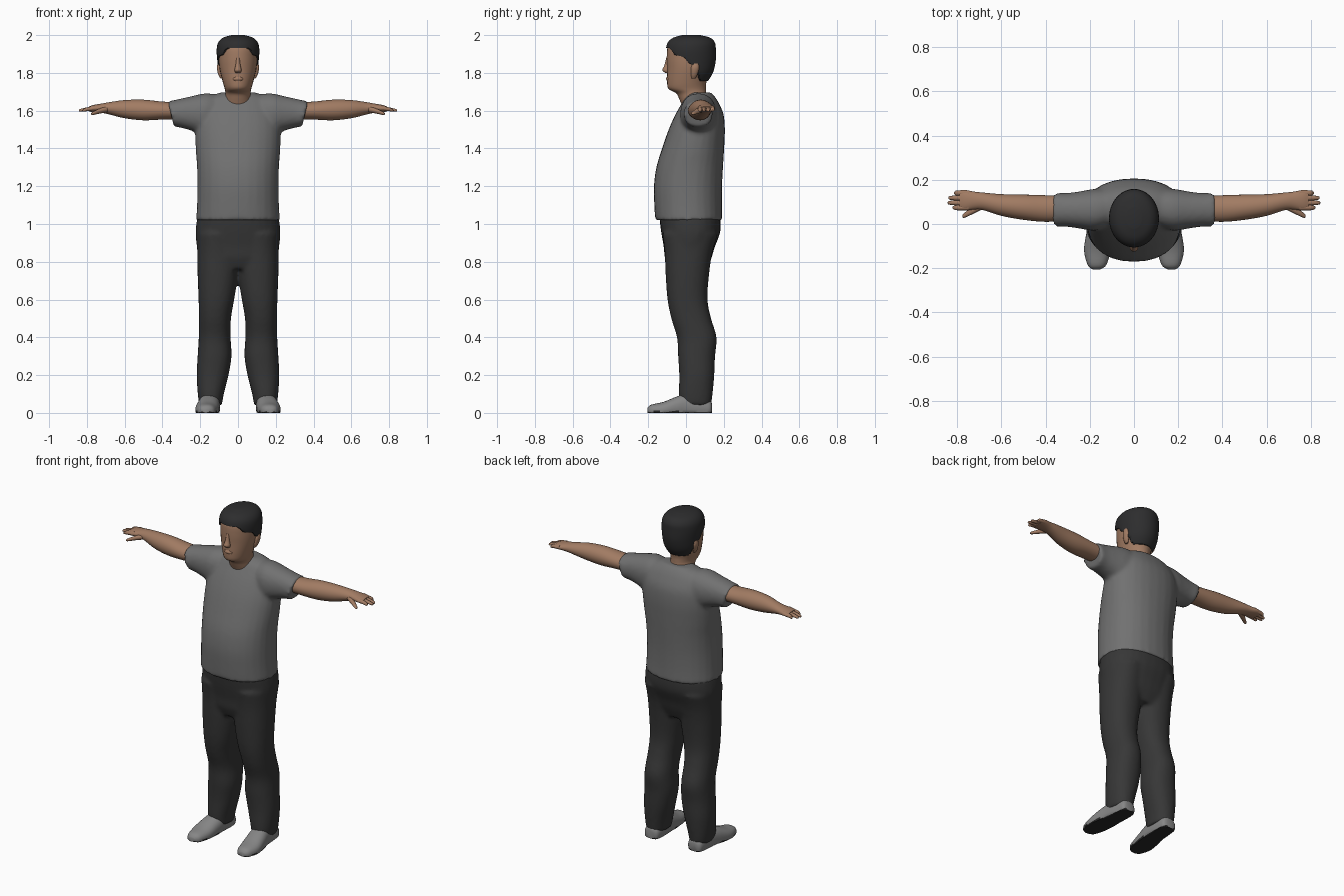
import bpy, bmesh, math


def material(name, rgb):
    m = bpy.data.materials.new(name)
    m.diffuse_color = (*rgb, 1)
    return m


SKIN = material("skin", (0.36, 0.20, 0.125))
SHIRT = material("grey shirt", (0.165, 0.165, 0.165))
PANTS = material("charcoal trousers", (0.038, 0.038, 0.038))
HAIR = material("dark hair", (0.026, 0.026, 0.027))
SHOE = material("light grey shoe", (0.24, 0.24, 0.24))
SOLE = material("dark sole", (0.02, 0.02, 0.02))


def spline(rings, steps):
    """Smoothly interpolate the rings (Catmull-Rom)."""
    out, n = [], len(rings)
    for i in range(n - 1):
        p0, p1, p2, p3 = (rings[max(0, min(n - 1, i + k))] for k in (-1, 0, 1, 2))
        for s in range(steps):
            t = s / steps
            out.append([b + 0.5 * t * (c - a + t * (2 * a - 5 * b + 4 * c - d + t * (3 * (b - c) + d - a)))
                        for a, b, c, d in zip(p0, p1, p2, p3)])
    return out + [list(rings[-1])]


def loft(bm, axis, rings, side=1, power=2.0, segs=28, steps=4, warp=None):
    """Skin rings (position, a min, a max, b min, b max) along an axis."""
    loops = []
    for t, a0, a1, b0, b1 in spline(rings, steps):
        loop = []
        for k in range(segs):
            w = 2 * math.pi * k / segs
            c, s = math.cos(w), math.sin(w)
            a = (a0 + a1) / 2 + (a1 - a0) / 2 * math.copysign(abs(c) ** (2 / power), c)
            b = (b0 + b1) / 2 + (b1 - b0) / 2 * math.copysign(abs(s) ** (2 / power), s)
            x, y, z = {"x": (t, a, b), "y": (a, t, b), "z": (a, b, t)}[axis]
            if warp:
                x, y, z = warp(x, y, z)
            loop.append(bm.verts.new((x * side, y, z)))
        loops.append(loop)
    for l0, l1 in zip(loops, loops[1:]):
        for k in range(segs):
            j = (k + 1) % segs
            bm.faces.new((l0[k], l0[j], l1[j], l1[k]))
    bm.faces.new(loops[0])
    bm.faces.new(loops[-1])


def finish(name, bm, mats, rule=None, blend=0.0):
    """Turn the bmesh into a smooth object; blend fuses overlapping volumes."""
    bmesh.ops.recalc_face_normals(bm, faces=bm.faces)
    if rule:
        for f in bm.faces:
            f.material_index = rule(f)
    me = bpy.data.meshes.new(name)
    bm.to_mesh(me)
    bm.free()
    ob = bpy.data.objects.new(name, me)
    bpy.context.collection.objects.link(ob)
    for m in mats:
        me.materials.append(m)
    bpy.ops.object.select_all(action="DESELECT")
    ob.select_set(True)
    bpy.context.view_layer.objects.active = ob
    if blend:
        r = ob.modifiers.new("fuse", "REMESH")
        r.mode, r.voxel_size, r.use_smooth_shade = "VOXEL", blend, True
        s = ob.modifiers.new("soften", "SMOOTH")
        s.factor, s.iterations = 0.5, 5
    else:
        bpy.ops.object.shade_smooth_by_angle(angle=math.radians(50))
    return ob


# Shirt: torso and two sleeves fused together, sleeve hems slanting inward
bm = bmesh.new()
loft(bm, "z", [(1.02, -.222, .222, -.163, .192), (1.1, -.217, .217, -.168, .19),
               (1.2, -.215, .215, -.17, .191), (1.3, -.217, .217, -.157, .196),
               (1.4, -.224, .224, -.127, .202), (1.5, -.226, .226, -.092, .206),
               (1.58, -.215, .215, -.056, .199), (1.64, -.19, .19, -.022, .174),
               (1.675, -.15, .15, .0, .152), (1.697, -.09, .09, .03, .13)], power=2.2)
for side in (1, -1):
    loft(bm, "x", [(.08, .0, .16, 1.48, 1.68), (.17, -.03, .16, 1.47, 1.692),
                   (.25, -.02, .147, 1.493, 1.674), (.31, -.012, .14, 1.508, 1.66),
                   (.36, -.012, .142, 1.515, 1.649)], side, 2.2,
         warp=lambda x, y, z: (x + (z - 1.6) * .25 * max(0, (x - .2) / .16), y, z))
finish("shirt", bm, [SHIRT], blend=.011)

# Trousers: hips and two legs fused together
bm = bmesh.new()
loft(bm, "z", [(.76, -.18, .18, -.09, .11), (.82, -.208, .208, -.112, .135),
               (.88, -.218, .218, -.118, .153), (.96, -.225, .225, -.132, .182),
               (1.04, -.215, .215, -.142, .182)], power=2.3)
for side in (1, -1):
    loft(bm, "z", [(.04, .085, .205, -.033, .133), (.1, .075, .213, -.038, .141),
                   (.2, .05, .219, -.036, .15), (.3, .034, .214, -.042, .154),
                   (.4, .039, .208, -.048, .162), (.5, .037, .207, -.078, .133),
                   (.6, .02, .209, -.098, .114), (.73, .0, .214, -.108, .122),
                   (.85, -.005, .216, -.113, .14), (.95, .0, .218, -.125, .17)], side, 2.2)
finish("trousers", bm, [PANTS], blend=.011)

# Arms with palm, four fingers and a thumb
bm = bmesh.new()
for side in (1, -1):
    loft(bm, "x", [(.28, .015, .125, 1.555, 1.642), (.4, .01, .13, 1.553, 1.648),
                   (.5, .019, .133, 1.549, 1.658), (.6, .037, .135, 1.56, 1.656),
                   (.68, .062, .142, 1.58, 1.645), (.72, .066, .146, 1.588, 1.638),
                   (.765, .06, .154, 1.593, 1.63), (.79, .064, .152, 1.595, 1.622)], side)
    for i, tip in enumerate((.822, .843, .84, .815)):
        y = .074 + .022 * i
        loft(bm, "x", [(.75, y - .012, y + .012, 1.6, 1.627), (.8, y - .012, y + .012, 1.597, 1.618),
                       (tip - .006, y - .008, y + .008, 1.594, 1.609),
                       (tip, y - .003, y + .003, 1.598, 1.604)], side, segs=10)
    loft(bm, "x", [(.69, .065, .1, 1.592, 1.625), (.73, .045, .078, 1.585, 1.612),
                   (.768, .028, .05, 1.577, 1.594), (.777, .031, .041, 1.579, 1.587)], side, segs=12)
finish("arms", bm, [SKIN])

# Head, neck, nose and ears
bm = bmesh.new()
loft(bm, "z", [(1.6, -.078, .078, -.01, .13), (1.66, -.07, .07, -.035, .118),
               (1.692, -.067, .067, -.052, .108), (1.715, -.07, .07, -.092, .106),
               (1.75, -.08, .08, -.1, .108), (1.82, -.097, .097, -.1, .13),
               (1.88, -.102, .102, -.102, .14), (1.94, -.098, .098, -.096, .135),
               (1.975, -.07, .07, -.06, .1)])
loft(bm, "z", [(1.8, -.014, .014, -.11, -.085), (1.814, -.019, .019, -.126, -.085),
               (1.84, -.013, .013, -.115, -.085), (1.88, -.009, .009, -.105, -.085)], segs=14)
loft(bm, "z", [(1.757, -.024, .024, -.1, -.07), (1.768, -.03, .03, -.106, -.07),
               (1.78, -.022, .022, -.1, -.07)], segs=16)
for side in (1, -1):
    loft(bm, "z", [(1.77, .08, .092, .03, .05), (1.79, .08, .104, .026, .06),
                   (1.825, .085, .112, .026, .07), (1.85, .09, .108, .035, .066)], side, segs=14)
finish("head", bm, [SKIN])

# Hair cap: its lower edge follows the hairline round brow, temple, ear and nape
HAIRLINE = [(-1, 1.935), (-.085, 1.932), (-.06, 1.895), (-.01, 1.885), (.02, 1.845), (.052, 1.842), (.068, 1.757), (1, 1.757)]


def hairline(x, y, z):
    for (y0, z0), (y1, z1) in zip(HAIRLINE, HAIRLINE[1:]):
        if y0 <= y <= y1:
            return x, y, max(z, z0 + (z1 - z0) * (y - y0) / (y1 - y0))


bm = bmesh.new()
loft(bm, "z", [(1.75, -.075, .075, -.05, .112), (1.8, -.1, .1, -.08, .142),
               (1.86, -.109, .109, -.1, .157), (1.92, -.113, .113, -.106, .158),
               (1.96, -.105, .105, -.097, .153), (1.986, -.08, .08, -.068, .128),
               (2.0, -.035, .035, -.02, .075)], segs=48, steps=7, warp=hairline)
finish("hair", bm, [HAIR])

# Shoes with flat dark soles
bm = bmesh.new()
for side in (1, -1):
    loft(bm, "y", [(-.205, .152, .188, 0, .024), (-.185, .125, .21, -.02, .043),
                   (-.12, .106, .226, -.03, .058), (-.05, .098, .217, -.03, .086),
                   (.0, .095, .207, -.03, .1), (.08, .095, .197, -.03, .092),
                   (.125, .102, .19, -.02, .07), (.137, .122, .175, 0, .05)], side, 2.3,
         warp=lambda x, y, z: (x, y, max(z, 0)))
finish("shoes", bm, [SHOE, SOLE], rule=lambda f: int(f.calc_center_median().z < .007))
